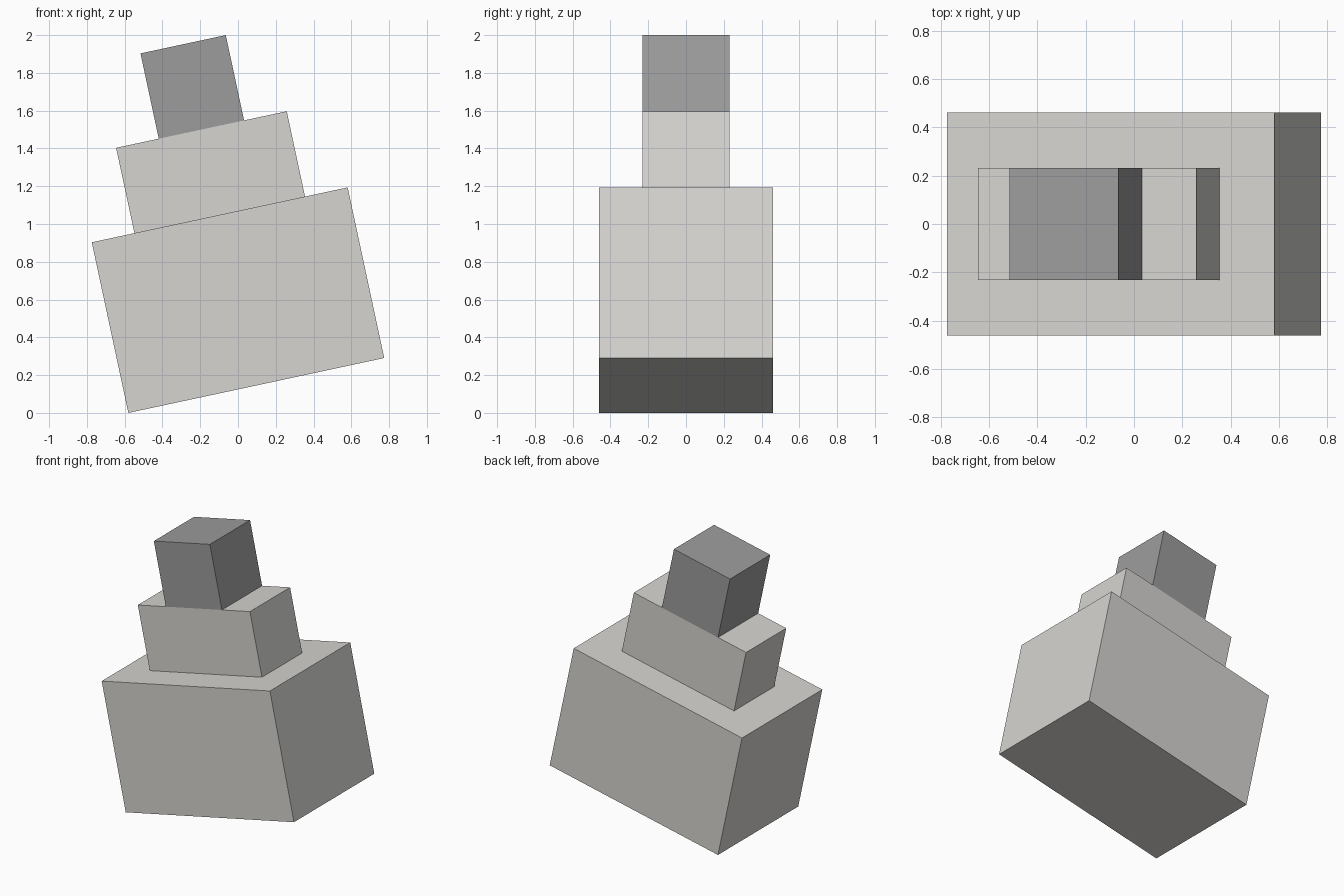
import bpy
import math
from mathutils import Matrix, Vector

cube = bpy.data.objects.get("Cube")
if cube:
    bpy.data.objects.remove(cube, do_unlink=True)

TILT = math.radians(12.1)
C, S = math.cos(TILT), math.sin(TILT)
UNIT = 2 / (4 * C + 2 * S)      # the stack is four units tall along its tilted axis


def material(name, rgb):
    mat = bpy.data.materials.new(name)
    mat.use_nodes = True
    mat.diffuse_color = (*rgb, 1)
    mat.node_tree.nodes["Principled BSDF"].inputs["Base Color"].default_value = (*rgb, 1)
    return mat


light_grey = material("light_grey", (0.67, 0.66, 0.635))
mid_grey = material("mid_grey", (0.335, 0.335, 0.335))

# Lean about y, with the lower left corner of the base resting on the ground
pivot = Vector((-(3 * C - 2 * S) * UNIT / 2, 0, 0))
lean = Matrix.Translation(pivot) @ Matrix.Rotation(-TILT, 4, "Y")


def block(name, width, depth, height, bottom, mat):
    """Box centred on the stack's axis; all sizes are in units."""
    bpy.ops.mesh.primitive_cube_add(size=1)
    obj = bpy.context.object
    obj.name = name
    centre = Vector((1.5, 0, bottom + height / 2)) * UNIT
    size = Matrix.Diagonal((width * UNIT, depth * UNIT, height * UNIT, 1))
    obj.data.transform(Matrix.Translation(centre) @ size)
    obj.matrix_world = lean
    obj.data.materials.append(mat)
    return obj


# Three stacked blocks
block("base_block", 3, 2, 2, 0, light_grey)
block("middle_block", 2, 1, 1, 2, light_grey)
block("top_block", 1, 1, 1, 3, mid_grey)
